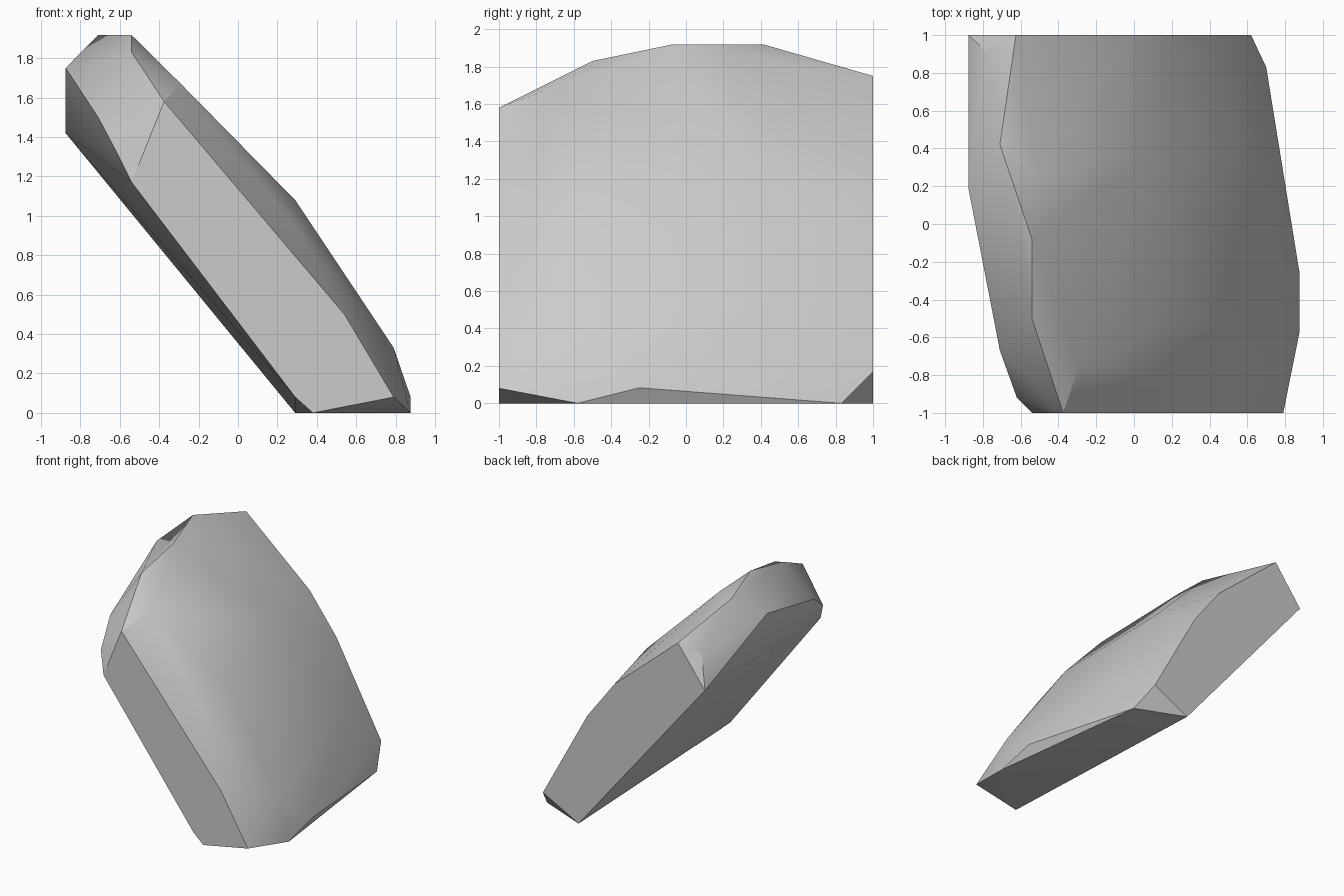
import bpy
import bmesh
from math import radians

cube = bpy.data.objects.get("Cube")
if cube:
    bpy.data.objects.remove(cube, do_unlink=True)

# Corner points of the leaning rock slab, grouped by region
front_end = [(.38, -1, 0), (.79, -1, .08), (.54, -1, .5), (-.375, -1, 1.58),
             (-.54, -1, 1.17), (.29, -1, .08)]
back_end = [(.29, 1, 0), (.62, 1, .17), (.21, 1, .92), (-.04, 1, 1.25),
            (-.625, 1, 1.75), (-.875, 1, 1.42)]
upper_rim = [(-.71, .42, 1.917), (-.54, -.08, 1.917), (-.54, -.5, 1.83),
             (-.5, .25, 1.87), (-.29, -.75, 1.67)]
outer_rim = [(-.79, .92, 1.67), (-.875, .18, 1.75), (-.71, -.67, 1.5),
             (-.62, -.92, 1.33)]
broad_face = [(.1, .38, 1.27), (.29, -.5, 1.08), (.29, -.83, .95),
              (.79, -.62, .33), (.6, .4, .5)]
foot = [(.875, -.58, 0), (.875, -.25, .083), (.7, .83, 0)]

# Wrap the corners in a faceted convex shell
bm = bmesh.new()
for p in front_end + back_end + upper_rim + outer_rim + broad_face + foot:
    bm.verts.new(p)
hull = bmesh.ops.convex_hull(bm, input=bm.verts)
loose = [v for v in bm.verts if not v.link_faces]
bmesh.ops.delete(bm, geom=loose, context='VERTS')
bmesh.ops.dissolve_limit(bm, angle_limit=radians(1), verts=bm.verts, edges=bm.edges)
bmesh.ops.recalc_face_normals(bm, faces=bm.faces)
mesh = bpy.data.meshes.new("rock_slab")
bm.to_mesh(mesh)
bm.free()

rock = bpy.data.objects.new("rock_slab", mesh)
bpy.context.collection.objects.link(rock)

# Plain stone colour
stone = bpy.data.materials.new("stone_grey")
stone.use_nodes = True
grey = (.6, .6, .6, 1)
stone.diffuse_color = grey
stone.node_tree.nodes["Principled BSDF"].inputs["Base Color"].default_value = grey
mesh.materials.append(stone)

# Soft facets with crisp main edges
bpy.ops.object.select_all(action='DESELECT')
rock.select_set(True)
bpy.context.view_layer.objects.active = rock
bpy.ops.object.shade_smooth_by_angle(angle=radians(30))
